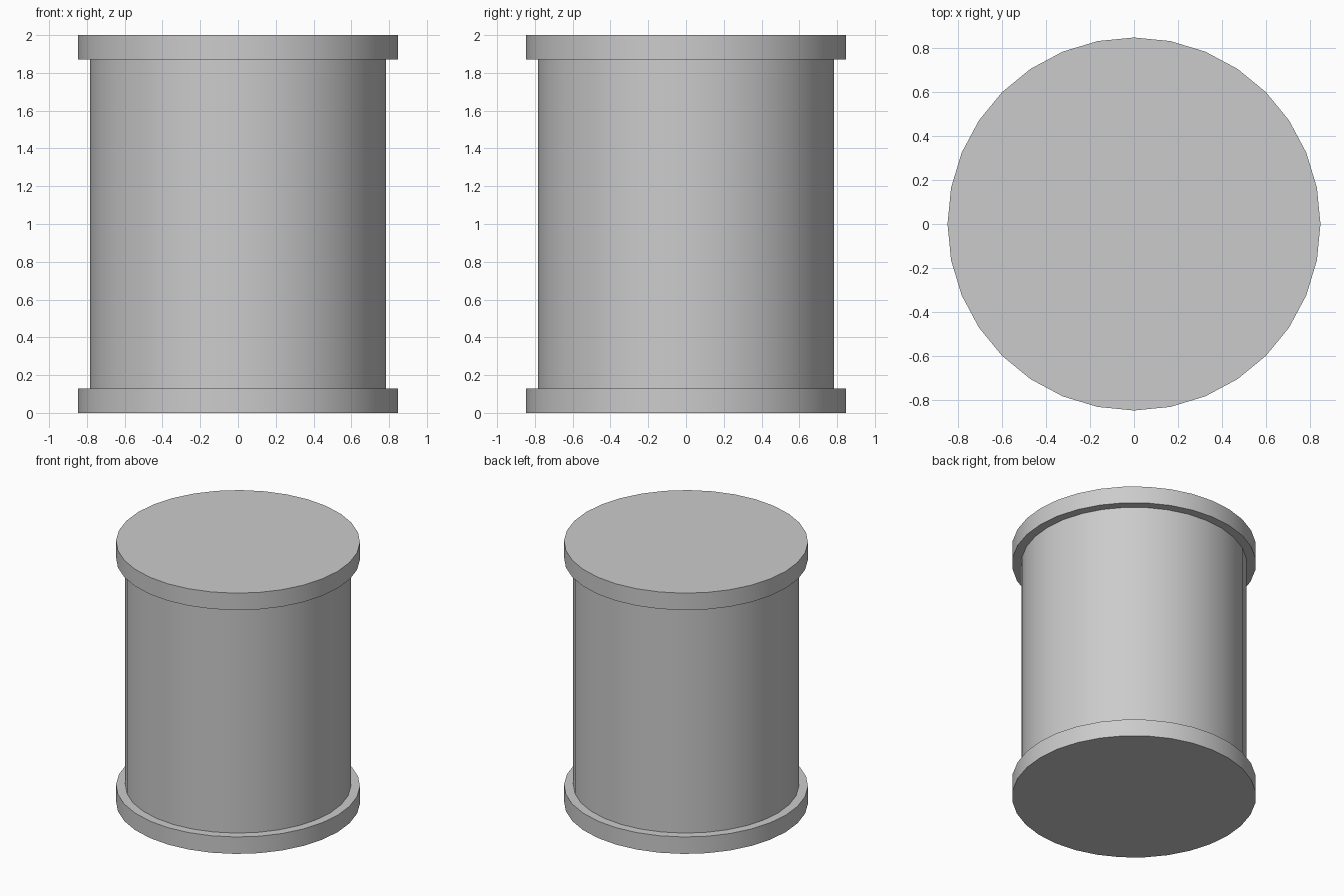
import bpy, math

if "Cube" in bpy.data.objects:
    bpy.data.objects.remove(bpy.data.objects["Cube"])

SIDES = 32
HEIGHT = 2.0
RIM_R, RIM_H = 0.848, 0.13
BODY_R = 0.784


def cylinder(name, radius, z0, z1, fill='NGON'):
    bpy.ops.mesh.primitive_cylinder_add(
        vertices=SIDES, radius=radius, depth=z1 - z0,
        end_fill_type=fill, location=(0, 0, (z0 + z1) / 2))
    ob = bpy.context.object
    ob.name = name
    bpy.ops.object.shade_smooth_by_angle(angle=math.radians(30))
    return ob


# End rims
cylinder("bottom_rim", RIM_R, 0, RIM_H)
cylinder("top_rim", RIM_R, HEIGHT - RIM_H, HEIGHT)

# Drum body, open where it meets the rims
cylinder("drum_body", BODY_R, RIM_H, HEIGHT - RIM_H, fill='NOTHING')
